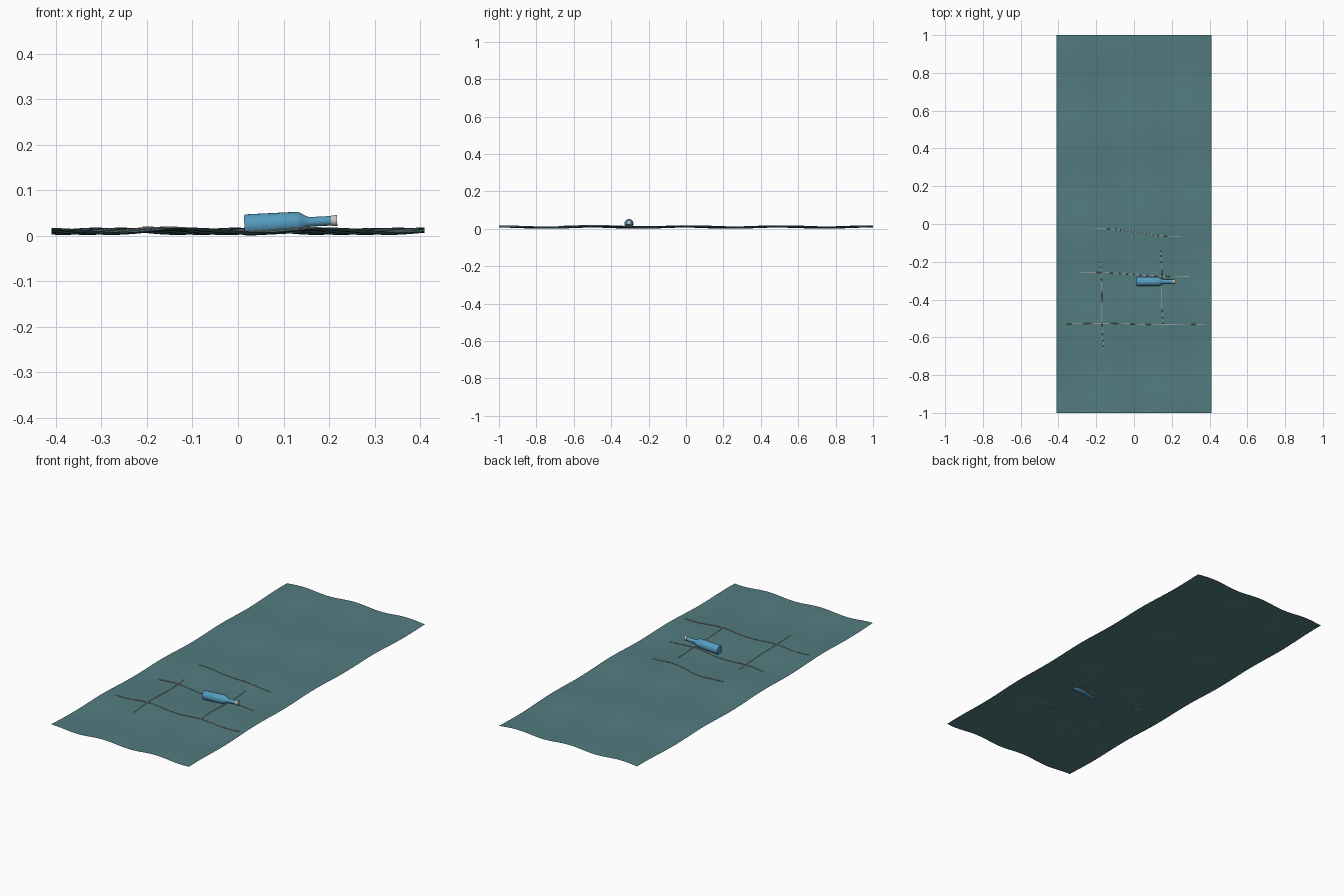
import bpy, bmesh, math
from mathutils import Matrix, Vector

cube = bpy.data.objects.get("Cube")
if cube:
    bpy.data.objects.remove(cube, do_unlink=True)


def material(name, rgb):
    m = bpy.data.materials.new(name)
    m.use_nodes = True
    m.diffuse_color = (*rgb, 1)
    node = next(n for n in m.node_tree.nodes if n.type == "BSDF_PRINCIPLED")
    node.inputs["Base Color"].default_value = (*rgb, 1)
    return m


water = material("water teal", (0.085, 0.2, 0.215))
glass = material("bottle blue", (0.09, 0.33, 0.52))
cork = material("pale cap", (0.6, 0.57, 0.52))
twine = material("pale twine", (0.5, 0.42, 0.38))


def ripple(x, y):
    """Height of the rippled sheet."""
    across = math.cos(math.tau * ((x + 0.41) / 0.31 + 0.35 * (y + 1)))
    along = math.cos(math.tau * ((y + 1) / 0.5 - 0.3 * x))
    return 0.01 + 0.005 * across + 0.003 * along


def add_object(name, bm, mats):
    me = bpy.data.meshes.new(name)
    bm.to_mesh(me)
    bm.free()
    ob = bpy.data.objects.new(name, me)
    bpy.context.collection.objects.link(ob)
    for m in mats:
        me.materials.append(m)
    bpy.ops.object.select_all(action="DESELECT")
    ob.select_set(True)
    bpy.context.view_layer.objects.active = ob
    bpy.ops.object.shade_smooth_by_angle(angle=math.radians(40))
    return ob


# Rippled water sheet
bm = bmesh.new()
bmesh.ops.create_grid(bm, x_segments=50, y_segments=100, size=1)
for v in bm.verts:
    v.co.x *= 0.41
    v.co.z = ripple(v.co.x, v.co.y)
add_object("water_sheet", bm, [water])

# Bottle: profile of (distance along, radius), lathed around its length
profile = [(0, 0), (0, 0.021), (0.003, 0.0235), (0.117, 0.0235), (0.124, 0.021),
           (0.138, 0.012), (0.146, 0.0105), (0.191, 0.0105), (0.191, 0.0118),
           (0.204, 0.0118), (0.204, 0)]
bm = bmesh.new()
verts = [bm.verts.new((a, 0, r)) for a, r in profile]
edges = [bm.edges.new(pair) for pair in zip(verts, verts[1:])]
bmesh.ops.spin(bm, geom=verts + edges, cent=(0, 0, 0), axis=(1, 0, 0),
               angle=math.tau, steps=24)
bmesh.ops.remove_doubles(bm, verts=bm.verts, dist=0.0001)
bmesh.ops.recalc_face_normals(bm, faces=bm.faces)
for f in bm.faces:
    f.material_index = int(f.calc_center_median().x > 0.1905)
bottle = add_object("bottle", bm, [glass, cork])
bottle.matrix_world = (Matrix.Translation((0.014, -0.305, 0.0235))
                       @ Matrix.Rotation(-0.05, 4, "Y"))


# Thin strands lying on the sheet
def strand(name, start, end, sway):
    cu = bpy.data.curves.new(name, "CURVE")
    cu.dimensions = "3D"
    cu.bevel_depth = 0.0016
    cu.bevel_resolution = 1
    sp = cu.splines.new("POLY")
    count = 40
    sp.points.add(count)
    a, b = Vector(start), Vector(end)
    side = (b - a).orthogonal().normalized()
    for i, p in enumerate(sp.points):
        t = i / count
        q = a.lerp(b, t) + side * sway * math.sin(math.tau * t)
        p.co = (q.x, q.y, ripple(q.x, q.y) + 0.001, 1)
    cu.materials.append(twine)
    ob = bpy.data.objects.new(name, cu)
    bpy.context.collection.objects.link(ob)


strand("back_strand", (-0.21, -0.025), (0.24, -0.065), 0.006)
strand("middle_strand", (-0.29, -0.255), (0.29, -0.28), 0.003)
strand("front_strand", (-0.36, -0.53), (0.38, -0.53), 0.004)
strand("right_cross_strand", (-0.18, -0.2), (-0.16, -0.66), 0.004)
strand("left_cross_strand", (0.14, -0.14), (0.155, -0.54), 0.004)
